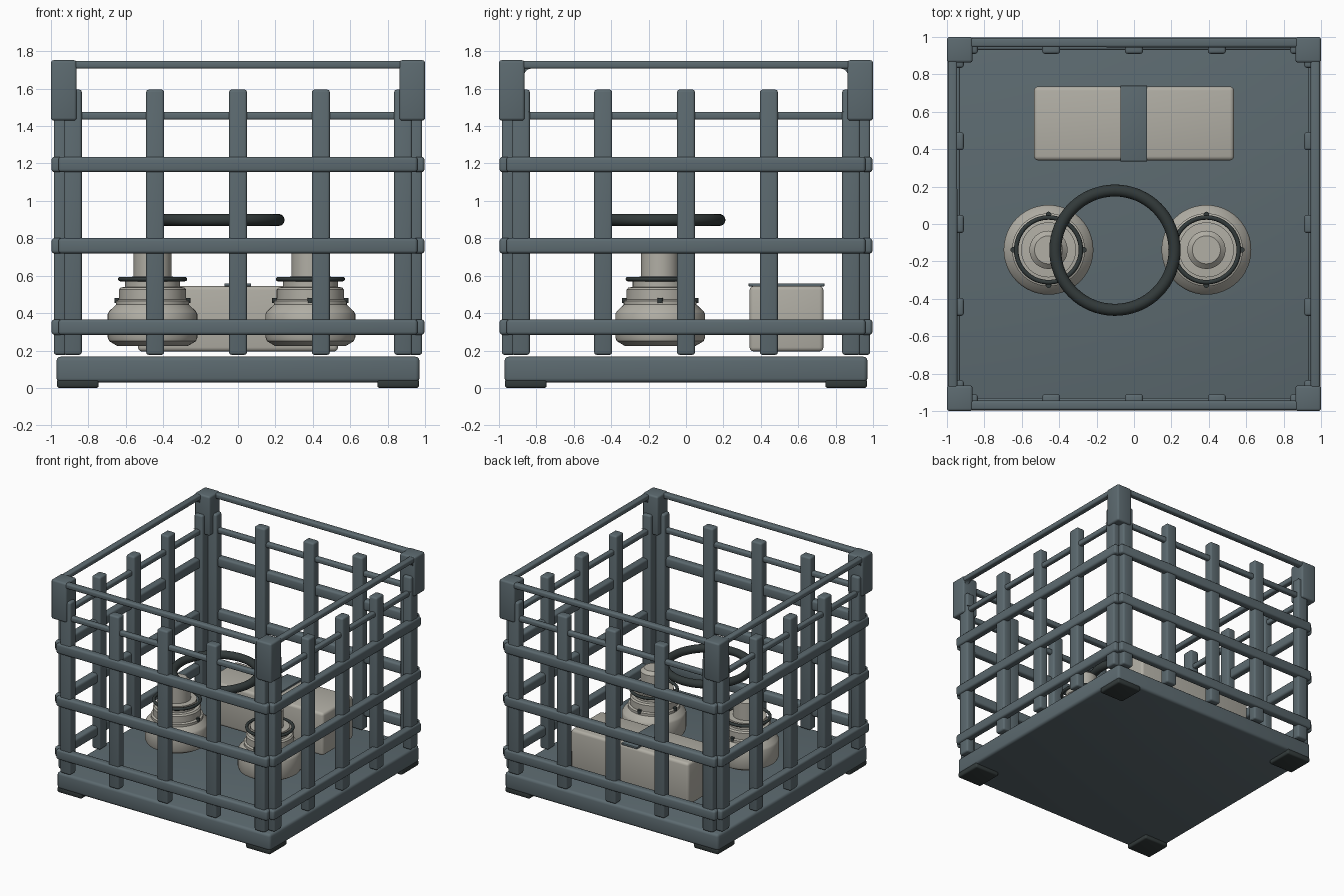
import bpy, bmesh, math
from mathutils import Matrix

if "Cube" in bpy.data.objects:
    bpy.data.objects.remove(bpy.data.objects["Cube"])


def material(name, rgb):
    m = bpy.data.materials.new(name)
    m.diffuse_color = (*rgb, 1)
    m.use_nodes = True
    m.node_tree.nodes["Principled BSDF"].inputs["Base Color"].default_value = m.diffuse_color
    return m


SLATE = material("slate_metal", (0.108, 0.145, 0.162))
CREAM = material("warm_grey", (0.44, 0.425, 0.375))
DARK = material("dark_rubber", (0.032, 0.042, 0.042))


def finish(name, bm, mat, smooth=True):
    bmesh.ops.recalc_face_normals(bm, faces=bm.faces)
    me = bpy.data.meshes.new(name)
    bm.to_mesh(me)
    bm.free()
    ob = bpy.data.objects.new(name, me)
    bpy.context.collection.objects.link(ob)
    me.materials.append(mat)
    if smooth:
        bpy.ops.object.select_all(action='DESELECT')
        ob.select_set(True)
        bpy.context.view_layer.objects.active = ob
        bpy.ops.object.shade_smooth_by_angle(angle=math.radians(35))
    return ob


def box(name, lo, hi, mat=SLATE, bevel=0.012, turn=0):
    """Bevelled box between two corners, turned about the vertical axis."""
    bm = bmesh.new()
    bmesh.ops.create_cube(bm, size=1)
    for v in bm.verts:
        v.co = [lo[i] + (v.co[i] + 0.5) * (hi[i] - lo[i]) for i in range(3)]
    if bevel:
        bmesh.ops.bevel(bm, geom=bm.edges[:], offset=bevel, segments=3,
                        profile=0.5, affect='EDGES')
    bm.transform(Matrix.Rotation(turn, 4, 'Z'))
    return finish(name, bm, mat)


def lathe(name, profile, centre, mat, steps=48, closed=False):
    """Spin a (radius, height) profile around a vertical axis."""
    bm = bmesh.new()
    vs = [bm.verts.new((r, 0, z)) for r, z in profile]
    es = [bm.edges.new(p) for p in zip(vs, vs[1:])]
    if closed:
        es.append(bm.edges.new((vs[-1], vs[0])))
    bmesh.ops.spin(bm, geom=vs + es, cent=(0, 0, 0), axis=(0, 0, 1),
                   angle=math.tau, steps=steps)
    bmesh.ops.remove_doubles(bm, verts=bm.verts, dist=1e-4)
    bm.transform(Matrix.Translation(centre))
    return finish(name, bm, mat)


def ring(name, centre, major, minor, mat, sides=16):
    circle = [(major + minor * math.cos(math.tau * i / sides),
               minor * math.sin(math.tau * i / sides)) for i in range(sides)]
    return lathe(name, circle, centre, mat, 64, True)


# base slab and feet
box("base_slab", (-0.97, -0.97, 0.03), (0.97, 0.97, 0.167), bevel=0.022)
for k in range(4):
    foot = box("foot", (0.745, -0.968, 0), (0.968, -0.745, 0.045), DARK,
               bevel=0.013, turn=k * math.pi / 2)

# four identical cage walls
for k in range(4):
    t = k * math.pi / 2
    for x in (-0.883, -0.443, 0, 0.443, 0.883):
        box("upright", (x - 0.048, -0.985, 0.177), (x + 0.048, -0.91, 1.595),
            bevel=0.014, turn=t)
    for z in (0.325, 0.76, 1.195):
        box("cross_rail", (-0.96, -0.997, z - 0.041), (0.96, -0.935, z + 0.041),
            bevel=0.016, turn=t)
    box("thin_rail", (-0.9, -0.972, 1.434), (0.9, -0.93, 1.476), turn=t)
    box("top_rail", (-0.9, -0.995, 1.707), (0.9, -0.945, 1.749), turn=t)
    box("corner_bracket", (0.863, -1, 1.43), (1, -0.863, 1.752),
        bevel=0.014, turn=t)

# concave fillets that round the upper openings on the two sides
for sx in (-1, 1):
    for sy in (-1, 1):
        for z0, sz in ((1.707, -1), (1.476, 1)):
            bm = bmesh.new()
            r = 0.035
            pts = [(0, 0)] + [(r - r * math.cos(a), r - r * math.sin(a))
                              for a in [i * math.pi / 12 for i in range(7)]]
            face = bm.faces.new([bm.verts.new((sx * 0.95, sy * (0.864 - u),
                                               z0 + sz * v)) for u, v in pts])
            ext = bmesh.ops.extrude_face_region(bm, geom=[face])
            for v in ext['geom']:
                if isinstance(v, bmesh.types.BMVert):
                    v.co.x = sx * 0.985
            finish("opening_fillet", bm, SLATE, False)

# two turned canisters with seal ring and bolts
canister = [(0, 0.225), (0.19, 0.225), (0.232, 0.25), (0.24, 0.27),
            (0.24, 0.395), (0.232, 0.41), (0.195, 0.445), (0.195, 0.465),
            (0.18, 0.472), (0.18, 0.525), (0.17, 0.537), (0.147, 0.54),
            (0.147, 0.592), (0.102, 0.595), (0.102, 0.735), (0.075, 0.76),
            (0, 0.76)]
for cx in (-0.457, 0.387):
    lathe("canister", canister, (cx, -0.138, 0), CREAM)
    ring("seal_ring", (cx, -0.138, 0.582), 0.173, 0.012, DARK, 12)
    for k in range(4):
        a = k * math.pi / 2
        lathe("bolt", [(0, 0.455), (0.015, 0.455), (0.015, 0.482), (0, 0.482)],
              (cx + 0.189 * math.cos(a), -0.138 + 0.189 * math.sin(a), 0),
              DARK, 12)

# large hoop above the canisters
ring("hoop", (-0.102, -0.14, 0.898), 0.319, 0.032, DARK)

# storage box with a strap across its lid
box("storage_box", (-0.535, 0.34, 0.195), (0.535, 0.735, 0.545), CREAM, 0.022)
box("lid_strap", (-0.073, 0.335, 0.543), (0.07, 0.74, 0.559), SLATE, 0.003)
